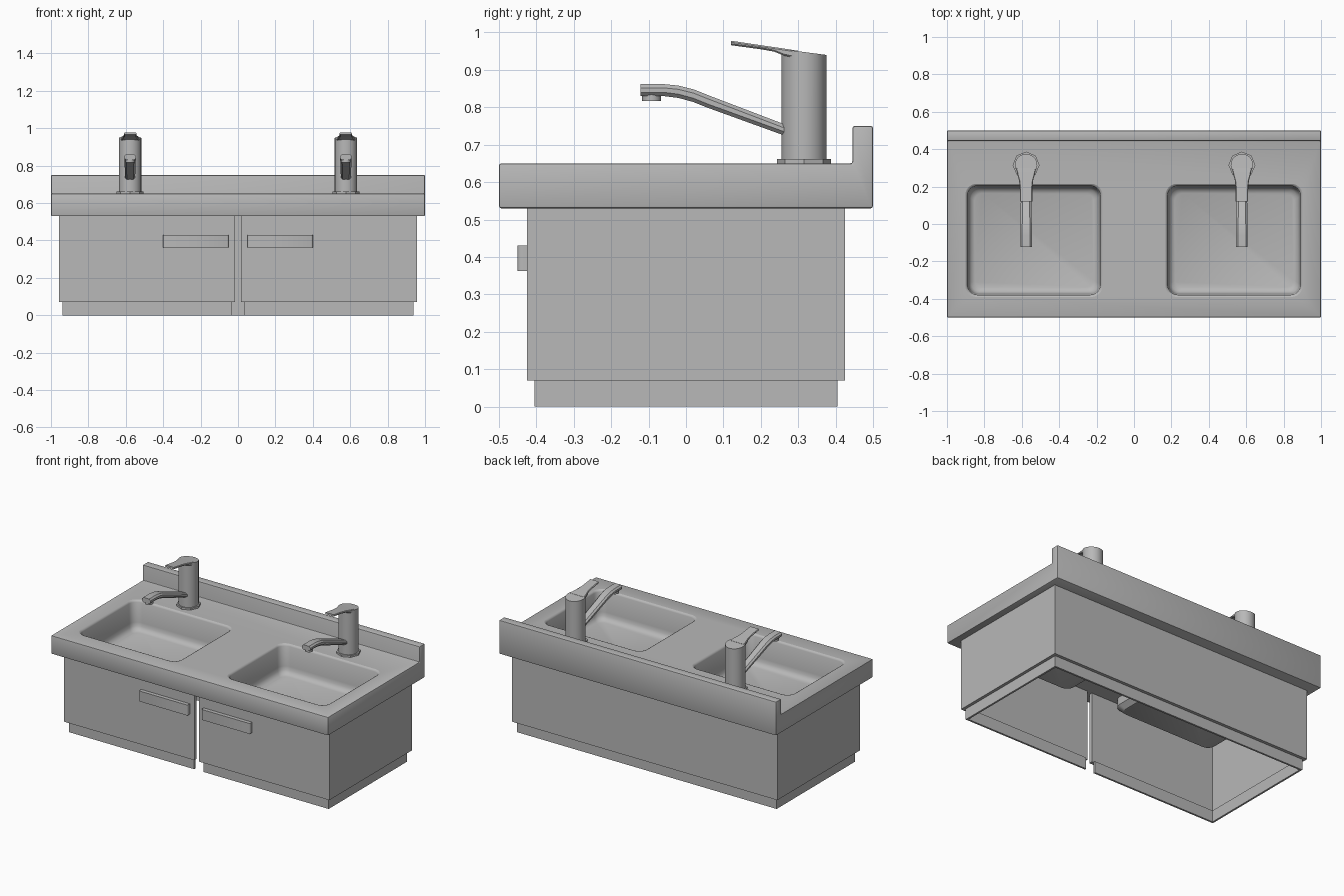
import bpy, bmesh, math

if "Cube" in bpy.data.objects:
    bpy.data.objects.remove(bpy.data.objects["Cube"])

steel = bpy.data.materials.new("grey_steel")
steel.diffuse_color = (0.48, 0.48, 0.48, 1)
steel.use_nodes = True
steel.node_tree.nodes["Principled BSDF"].inputs["Base Color"].default_value = steel.diffuse_color


def make(name, rings, closed_ends=True, smooth=30, bevel=0):
    """Skin a list of equal-length closed rings into a solid."""
    bm = bmesh.new()
    loops = [[bm.verts.new(p) for p in ring] for ring in rings]
    n = len(loops[0])
    for a, b in zip(loops, loops[1:]):
        for i in range(n):
            j = (i + 1) % n
            bm.faces.new((a[i], a[j], b[j], b[i]))
    if closed_ends:
        bm.faces.new(loops[0][::-1])
        bm.faces.new(loops[-1])
    bmesh.ops.recalc_face_normals(bm, faces=bm.faces)
    me = bpy.data.meshes.new(name)
    bm.to_mesh(me)
    bm.free()
    me.materials.append(steel)
    ob = bpy.data.objects.new(name, me)
    bpy.context.collection.objects.link(ob)
    bpy.ops.object.select_all(action='DESELECT')
    ob.select_set(True)
    bpy.context.view_layer.objects.active = ob
    if bevel:
        m = ob.modifiers.new("bevel", 'BEVEL')
        m.width, m.segments = bevel, 2
        bpy.ops.object.modifier_apply(modifier=m.name)
    if smooth:
        bpy.ops.object.shade_smooth_by_angle(angle=math.radians(smooth))
    return ob


def prism(pts, z0, z1):
    return [[(x, y, z) for x, y in pts] for z in (z0, z1)]


def rounded_rect(x0, x1, y0, y1, r, seg=6):
    pts = []
    for cx, cy, a0 in ((x1 - r, y1 - r, 0), (x0 + r, y1 - r, 90),
                       (x0 + r, y0 + r, 180), (x1 - r, y0 + r, 270)):
        for k in range(seg + 1):
            a = math.radians(a0 + 90 * k / seg)
            pts.append((cx + r * math.cos(a), cy + r * math.sin(a)))
    return pts


def circle(cx, cy, r, n):
    return [(cx + r * math.cos(2 * math.pi * i / n),
             cy + r * math.sin(2 * math.pi * i / n)) for i in range(n)]


def loft_y(name, cx, sections, c):
    """Chamfered bar along y; sections are (y, half width, z bottom, z top)."""
    rings = []
    for y, w, zb, zt in sections:
        d = min(c, (zt - zb) * 0.4)
        rings.append([(cx + sx, y, z) for sx, z in (
            (-w + d, zb), (w - d, zb), (w, zb + d), (w, zt - d),
            (w - d, zt), (-w + d, zt), (-w, zt - d), (-w, zb + d))])
    return make(name, rings, smooth=40)


def c_wall(name, hx, hy, gap, t, z0, z1):
    """Hollow box wall with a slot in the middle of the front."""
    outer = [(gap, -hy), (hx, -hy), (hx, hy), (-hx, hy), (-hx, -hy), (-gap, -hy)]
    a, b = hx - t, hy - t
    inner = [(gap, -b), (a, -b), (a, b), (-a, b), (-a, -b), (-gap, -b)]
    return make(name, prism(outer + inner[::-1], z0, z1), smooth=0)


# Cabinet shell and recessed plinth, open underneath
c_wall("cabinet", 0.957, 0.425, 0.017, 0.024, 0.07, 0.535)
c_wall("plinth", 0.938, 0.405, 0.033, 0.012, 0.0, 0.075)

# Worktop with upstand at the back
prof = [(-0.5, 0.53), (0.5, 0.53), (0.5, 0.75), (0.445, 0.75), (0.445, 0.65), (-0.5, 0.65)]
worktop = make("worktop", [[(x, y, z) for y, z in prof] for x in (-1, 1)], bevel=0.006)


def basin_ring(side, inset, z):
    cx = 0.535 * side
    return [(x, y, z) for x, y in rounded_rect(
        cx - 0.367 + inset, cx + 0.367 - inset, -0.39 + inset, 0.215 - inset, 0.06 - inset * 0.4)]


for side, word in ((-1, "left"), (1, "right")):
    # Basin opening cut through the worktop
    cutter = make("basin_cutter", [basin_ring(side, 0, z) for z in (0.4, 0.7)], smooth=0)
    cutter.hide_render = True
    m = worktop.modifiers.new("opening", 'BOOLEAN')
    m.operation, m.object, m.solver = 'DIFFERENCE', cutter, 'EXACT'
    bpy.context.view_layer.objects.active = worktop
    bpy.ops.object.modifier_apply(modifier=m.name)
    bpy.data.objects.remove(cutter)

    # Basin bowl: outside, rim, inside wall, rounded floor edge
    steps = [(0.03, 0.45), (0.0, 0.48), (0.0, 0.65), (0.006, 0.647), (0.011, 0.638),
             (0.016, 0.51), (0.02, 0.487), (0.03, 0.469), (0.05, 0.46)]
    make(word + "_basin", [basin_ring(side, i, z) for i, z in steps], smooth=40)

    # Cup pull, open underneath
    x0, x1 = sorted((side * 0.05, side * 0.40))

    def pull_ring(i, z):
        f, r = -0.45 + i, 0.008
        return [(x0 + i, -0.424, z), (x0 + i, f + r, z), (x0 + i + r * 0.3, f + r * 0.3, z),
                (x0 + i + r, f, z), (x1 - i - r, f, z), (x1 - i - r * 0.3, f + r * 0.3, z),
                (x1 - i, f + r, z), (x1 - i, -0.424, z)]
    make(word + "_handle", [pull_ring(0, 0.43), pull_ring(0, 0.362),
                            pull_ring(0.006, 0.362), pull_ring(0.006, 0.423)], smooth=50)

    # Tap: base flange, body with sloping top, lever, spout, nozzle
    cx, cy = 0.577 * side, 0.315
    make(word + "_tap_base", prism(circle(cx, cy, 0.072, 8), 0.645, 0.662), smooth=0)
    ring = circle(cx, cy, 0.06, 20)
    make(word + "_tap_body", [[(x, y, 0.65) for x, y in ring],
                              [(x, y, 0.94 + (0.375 - y) * 0.13) for x, y in ring]])
    loft_y(word + "_tap_lever", cx, [
        (0.30, 0.054, 0.93, 0.951), (0.262, 0.046, 0.938, 0.957), (0.235, 0.038, 0.949, 0.961),
        (0.20, 0.034, 0.955, 0.966), (0.12, 0.033, 0.966, 0.978)], 0.004)
    loft_y(word + "_tap_spout", cx, [
        (0.30, 0.027, 0.712, 0.741), (0.27, 0.027, 0.722, 0.752), (0.06, 0.029, 0.798, 0.832),
        (0.02, 0.03, 0.814, 0.848), (-0.02, 0.031, 0.825, 0.858), (-0.06, 0.031, 0.83, 0.862),
        (-0.122, 0.031, 0.83, 0.862)], 0.01)
    make(word + "_tap_nozzle", prism(circle(cx, -0.092, 0.025, 16), 0.817, 0.835))
